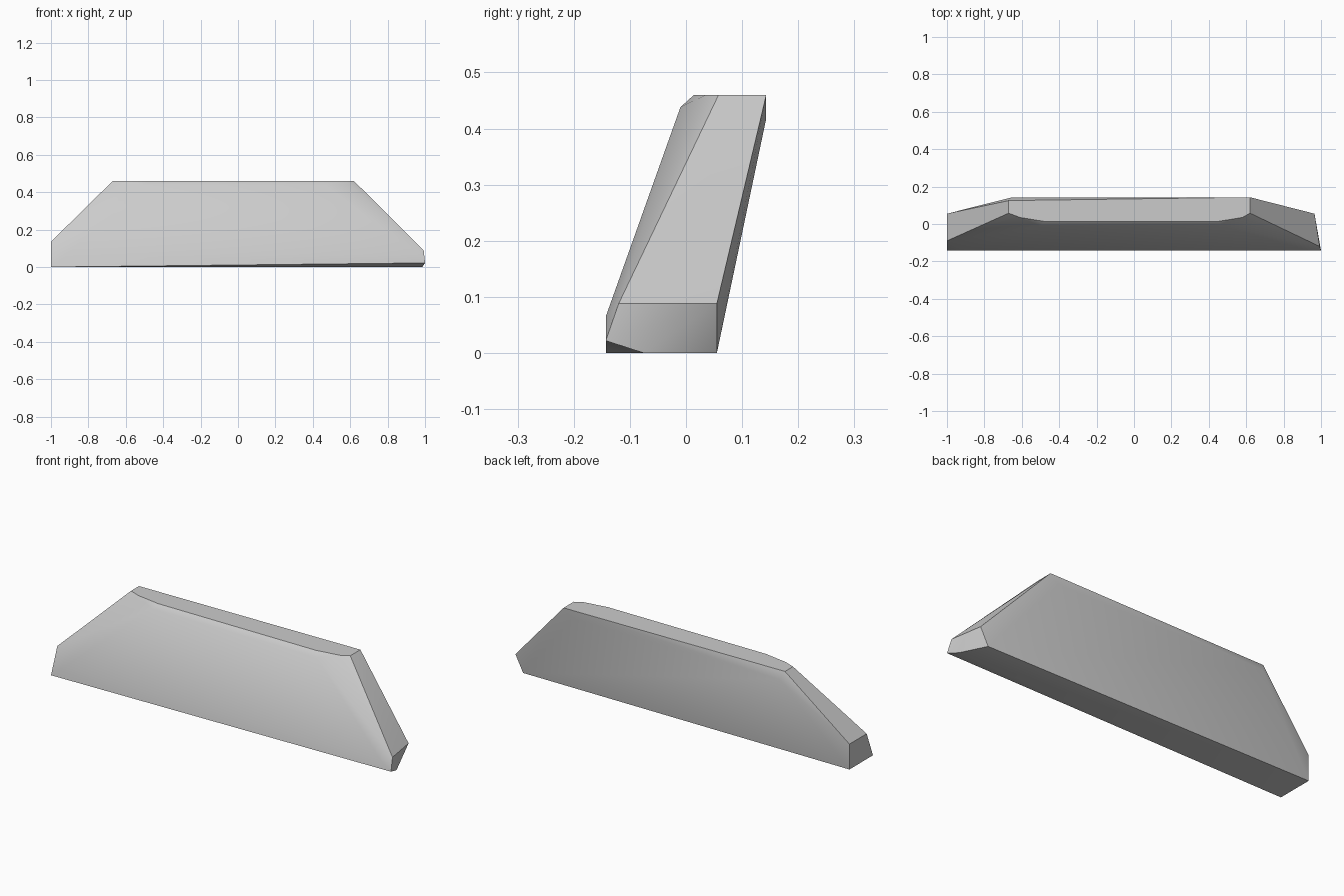
import bpy, bmesh
from math import radians

default = bpy.data.objects.get("Cube")
if default:
    bpy.data.objects.remove(default, do_unlink=True)

# Single flat grey
grey = bpy.data.materials.new("light_grey")
grey.use_nodes = True
colour = (0.6, 0.6, 0.6, 1)
grey.diffuse_color = colour
grey.node_tree.nodes["Principled BSDF"].inputs["Base Color"].default_value = colour

# Leaning front plane with rounded top corners
front = [(-0.92, -0.143, 0.065), (0.94, -0.143, 0.065),
         (-0.5, -0.01, 0.438), (0.47, -0.01, 0.438),
         (-0.48, 0.014, 0.46), (0.45, 0.014, 0.46),
         (-0.61, 0.035, 0.46), (0.58, 0.035, 0.46),
         (-0.67, 0.058, 0.46), (0.62, 0.058, 0.46)]
# Back plane with a narrow bevel below the top edge
back = [(-0.67, 0.125, 0.46), (-0.65, 0.143, 0.418),
        (0.62, 0.143, 0.46), (0.57, 0.143, 0.418)]
# Upright left-hand end and undercut right-hand end
ends = [(-1, -0.143, 0), (-1, 0.055, 0), (-1, -0.09, 0.135), (-1, 0.055, 0.135),
        (1, -0.143, 0.022), (0.993, -0.12, 0.088), (0.965, 0.055, 0.088),
        (0.985, -0.075, 0), (0.92, 0.055, 0)]

# Wrap the corners into one faceted slab
bm = bmesh.new()
for point in front + back + ends:
    bm.verts.new(point)
bmesh.ops.convex_hull(bm, input=bm.verts[:])
bmesh.ops.dissolve_limit(bm, angle_limit=radians(1), verts=bm.verts[:], edges=bm.edges[:])
bmesh.ops.recalc_face_normals(bm, faces=bm.faces[:])
mesh = bpy.data.meshes.new("slanted_slab")
bm.to_mesh(mesh)
bm.free()
mesh.materials.append(grey)

slab = bpy.data.objects.new("slanted_slab", mesh)
bpy.context.collection.objects.link(slab)

# Soft shading over the shallow bevels, crisp main edges
bpy.ops.object.select_all(action="DESELECT")
slab.select_set(True)
bpy.context.view_layer.objects.active = slab
bpy.ops.object.shade_smooth_by_angle(angle=radians(30))
